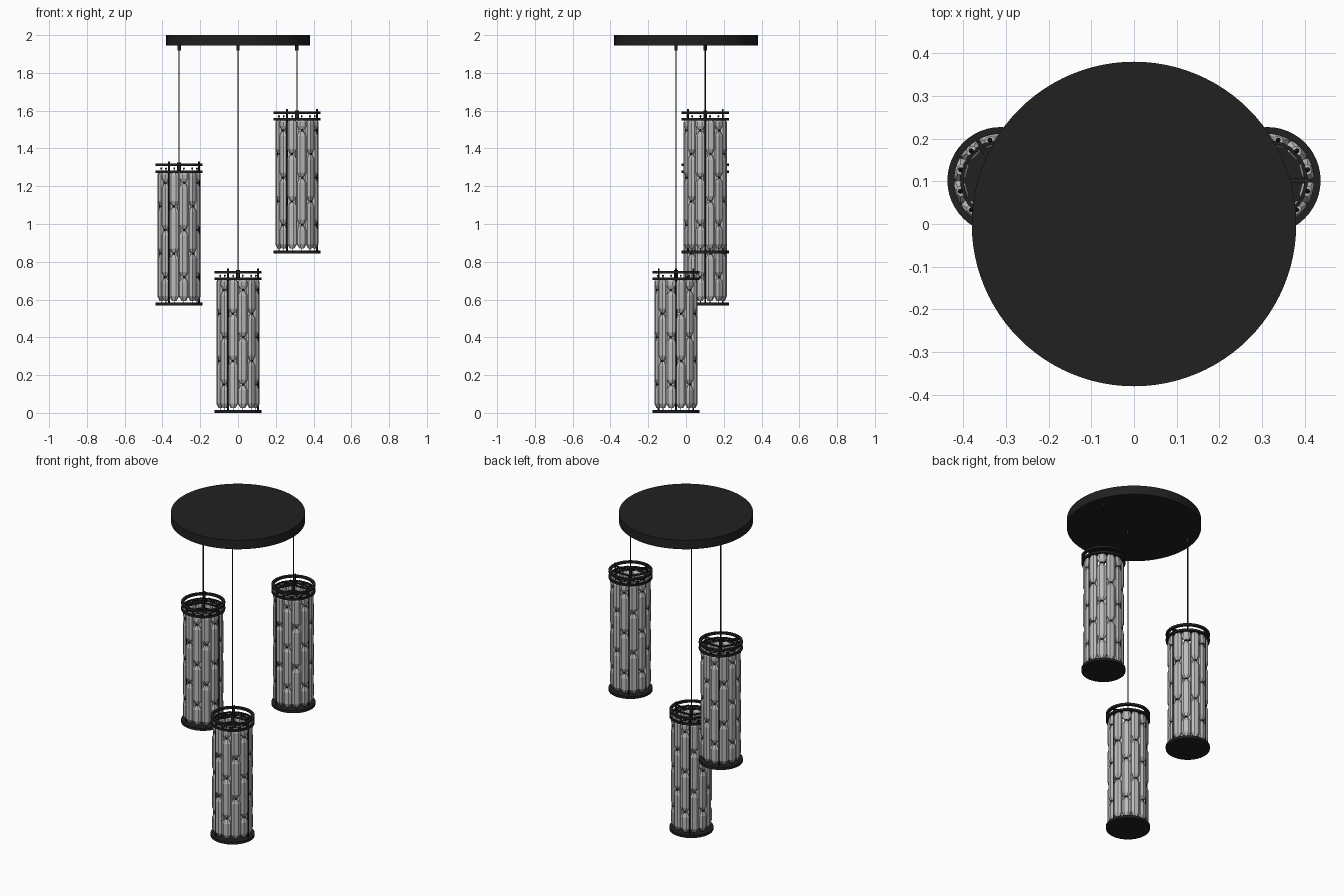
import bpy, bmesh
from math import sin, cos, pi
from mathutils import Matrix, Vector

cube = bpy.data.objects.get("Cube")
if cube:
    bpy.data.objects.remove(cube, do_unlink=True)


def material(name, value):
    m = bpy.data.materials.new(name)
    m.use_nodes = True
    color = (value, value, value, 1)
    m.diffuse_color = color
    m.node_tree.nodes["Principled BSDF"].inputs["Base Color"].default_value = color
    return m


black = material("matte black metal", 0.015)
glass = material("pale grey glass", 0.5)


def finish(bm, name, mat, origin=(0, 0, 0), smooth=True):
    bmesh.ops.recalc_face_normals(bm, faces=bm.faces)
    mesh = bpy.data.meshes.new(name)
    bm.to_mesh(mesh)
    bm.free()
    mesh.materials.append(mat)
    ob = bpy.data.objects.new(name, mesh)
    ob.location = origin
    bpy.context.collection.objects.link(ob)
    if smooth:
        bpy.ops.object.select_all(action="DESELECT")
        ob.select_set(True)
        bpy.context.view_layer.objects.active = ob
        bpy.ops.object.shade_smooth_by_angle(angle=pi / 6)
    return ob


def cylinder(bm, r, z0, z1, x=0, y=0, seg=12):
    bmesh.ops.create_cone(bm, cap_ends=True, segments=seg, radius1=r, radius2=r,
                          depth=z1 - z0,
                          matrix=Matrix.Translation((x, y, (z0 + z1) / 2)))


def annulus(bm, inner, outer, z0, z1, seg=48):
    corners = [(inner, z0), (outer, z0), (outer, z1), (inner, z1)]
    rings = [[bm.verts.new((r * cos(2 * pi * i / seg), r * sin(2 * pi * i / seg), z))
              for r, z in corners] for i in range(seg)]
    for i, a in enumerate(rings):
        b = rings[(i + 1) % seg]
        for k in range(4):
            n = (k + 1) % 4
            bm.faces.new((a[k], b[k], b[n], a[n]))


def box(bm, size, matrix):
    bmesh.ops.create_cube(bm, size=1, matrix=matrix @ Matrix.Diagonal((*size, 1)))


def glass_piece(bm, angle, z0, z1):
    """Flattened eight-sided bar with tapered ends."""
    section = [(-0.5, -1), (0.5, -1), (1, -0.4), (1, 0.4),
               (0.5, 1), (-0.5, 1), (-1, 0.4), (-1, -0.4)]
    taper = min(0.025, (z1 - z0) / 3)
    levels = [(z0, 0.45), (z0 + taper, 1), (z1 - taper, 1), (z1, 0.45)]
    turn = Matrix.Rotation(angle, 3, "Z")
    loops = []
    for z, s in levels:
        loops.append([bm.verts.new(turn @ Vector((0.098 + 0.017 * v * s, 0.026 * u * s, z)))
                      for u, v in section])
    for a, b in zip(loops, loops[1:]):
        for k in range(8):
            n = (k + 1) % 8
            bm.faces.new((a[k], a[n], b[n], b[k]))
    bm.faces.new(loops[0])
    bm.faces.new(loops[-1])


COLUMNS, PITCH = 12, 0.25
LOW, HIGH = 0.022, 0.718


def pendant(label, x, y, z):
    origin = (x, y, z)
    # Bottom disc
    bm = bmesh.new()
    cylinder(bm, 0.125, 0, 0.016, seg=48)
    finish(bm, label + "_bottom_disc", black, origin)

    # Upper ring, lower ring and the inner guide ring
    bm = bmesh.new()
    annulus(bm, 0.109, 0.125, 0.738, 0.751)
    annulus(bm, 0.113, 0.125, 0.703, 0.716)
    annulus(bm, 0.087, 0.095, 0.703, 0.716)
    finish(bm, label + "_rings", black, origin)

    # Three uprights, spokes and hub
    bm = bmesh.new()
    for i in range(3):
        a = 2 * pi * i / 3
        cylinder(bm, 0.0045, 0.01, 0.764, 0.106 * cos(a), 0.106 * sin(a))
        for height in (0.744, 0.710):
            box(bm, (0.118, 0.009, 0.008),
                Matrix.Rotation(a, 4, "Z") @ Matrix.Translation((0.059, 0, height)))
    cylinder(bm, 0.010, 0.704, 0.757)
    finish(bm, label + "_frame", black, origin)

    # Staggered glass columns with their wires and beads
    bars, wires = bmesh.new(), bmesh.new()
    for c in range(COLUMNS):
        a = 2 * pi * (c + 0.5) / COLUMNS
        px, py = 0.098 * cos(a), 0.098 * sin(a)
        first = 0.15 if c % 2 else 0.275
        joints = [first + PITCH * k for k in range(3) if first + PITCH * k < HIGH - 0.03]
        edges = [LOW] + joints + [HIGH]
        for z0, z1 in zip(edges, edges[1:]):
            glass_piece(bars, a, z0 + 0.003, z1 - 0.003)
        for j in joints:
            bmesh.ops.create_icosphere(wires, subdivisions=1, radius=0.007,
                                       matrix=Matrix.Translation((px * 1.07, py * 1.07, j)))
        cylinder(wires, 0.002, 0.01, 0.728, px, py, 6)
        bmesh.ops.create_icosphere(wires, subdivisions=1, radius=0.006,
                                   matrix=Matrix.Translation((px, py, 0.726)))
    finish(bars, label + "_glass_columns", glass, origin, smooth=False)
    finish(wires, label + "_wires_and_beads", black, origin)

    # Hanging cable and its ceiling fitting
    bm = bmesh.new()
    cylinder(bm, 0.0035, 0.75, 1.95 - z, seg=8)
    cylinder(bm, 0.009, 1.918 - z, 1.95 - z)
    finish(bm, label + "_cable", black, origin)


# Round ceiling plate
bm = bmesh.new()
cylinder(bm, 0.38, 1.944, 2.0, seg=96)
finish(bm, "ceiling_plate", black)

for label, x, y, z in (("right_pendant", -0.312, 0.102, 0.568),
                       ("middle_pendant", 0, -0.053, 0),
                       ("left_pendant", 0.312, 0.102, 0.845)):
    pendant(label, x, y, z)
